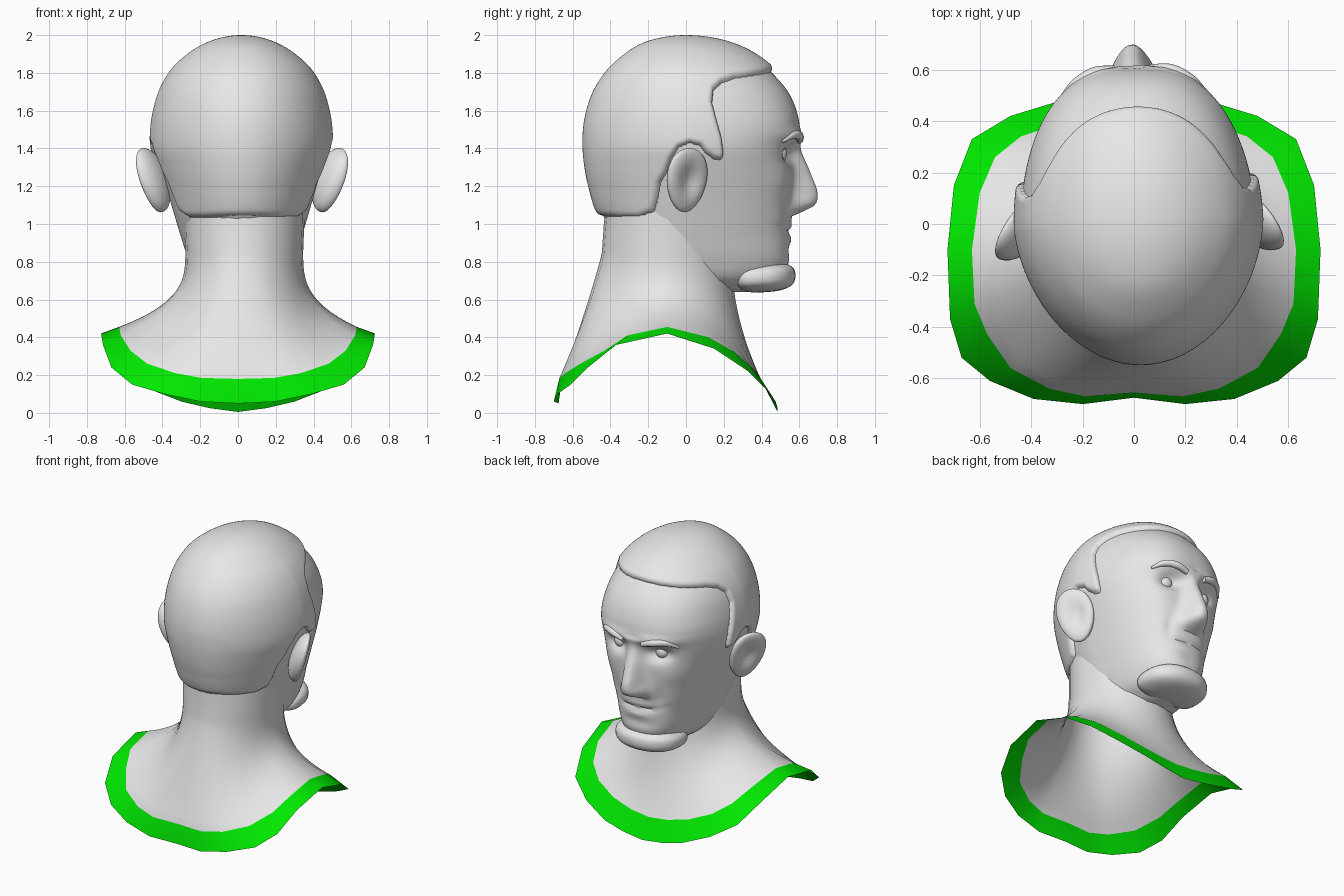
import bpy, math
from math import sin, cos, pi, exp, radians
from mathutils import Vector

if "Cube" in bpy.data.objects:
    bpy.data.objects.remove(bpy.data.objects["Cube"])


def material(name, rgb):
    m = bpy.data.materials.new(name)
    m.diffuse_color = (*rgb, 1)
    m.use_nodes = True
    m.node_tree.nodes["Principled BSDF"].inputs["Base Color"].default_value = m.diffuse_color
    return m


GREY = material("plain grey", (0.8, 0.8, 0.8))
GREEN = material("rim green", (0.0, 0.8, 0.0))


def smooth_table(xs, ys, x):
    """Cubic interpolation with finite-difference slopes."""
    n = len(xs)
    i = 0
    while i < n - 2 and x > xs[i + 1]:
        i += 1
    slope = lambda k: (ys[min(k + 1, n - 1)] - ys[max(k - 1, 0)]) / (xs[min(k + 1, n - 1)] - xs[max(k - 1, 0)])
    h = xs[i + 1] - xs[i]
    t = min(1, max(0, (x - xs[i]) / h))
    return ((2*t**3 - 3*t*t + 1) * ys[i] + (t**3 - 2*t*t + t) * h * slope(i)
            + (3*t*t - 2*t**3) * ys[i + 1] + (t**3 - t*t) * h * slope(i + 1))


def finish(ob, angle=50, turned=True):
    """Smooth the part; head parts share a slight turn and sideways shift."""
    bpy.ops.object.select_all(action='DESELECT')
    ob.select_set(True)
    bpy.context.view_layer.objects.active = ob
    bpy.ops.object.shade_smooth_by_angle(angle=radians(angle))
    if turned:
        ob.rotation_euler.z = radians(2.2)
        ob.location.x = .018
    return ob


def loft(name, rows, mats, caps=False, keep=None, **kw):
    """Closed rings of points, listed top to bottom; keep() can drop faces."""
    n = len(rows[0])
    verts = [p for row in rows for p in row]
    faces = [(r*n + c, (r+1)*n + c, (r+1)*n + (c+1) % n, r*n + (c+1) % n)
             for r in range(len(rows) - 1) for c in range(n)]
    if keep:
        faces = [f for f in faces if any(keep[i] for i in f)]
    if caps:
        faces.append(tuple(range(n)))
        if not keep:
            faces.append(tuple(reversed(range(len(verts) - n, len(verts)))))
    me = bpy.data.meshes.new(name)
    me.from_pydata(verts, [], faces)
    for m in mats:
        me.materials.append(m)
    ob = bpy.data.objects.new(name, me)
    bpy.context.collection.objects.link(ob)
    return finish(ob, **kw)


def ball(name, shape):
    """Unit sphere reshaped by a function."""
    bpy.ops.mesh.primitive_uv_sphere_add(segments=32, ring_count=20, radius=1)
    ob = bpy.context.object
    ob.name = name
    for v in ob.data.vertices:
        v.co = shape(v.co)
    ob.data.materials.append(GREY)
    return finish(ob)


# ---- Skull form: half width, front and back depth by height ----
TOP = 1.972
ZS = [TOP, 1.96, 1.93, 1.87, 1.8, 1.7, 1.6, 1.5, 1.4, 1.3, 1.2, 1.05, 0.95, 0.8, 0.7, 0.64]
SS = [math.sqrt(TOP - z) for z in ZS]
WIDTH = [0, .10, .185, .28, .352, .410, .440, .455, .455, .43, .40, .355, .325, .275, .22, .12]
FRONT = [0, .135, .25, .37, .455, .54, .585, .60, .575, .57, .565, .56, .55, .545, .47, .33]
BACK = [0, .125, .225, .32, .395, .463, .50, .518, .52, .51, .49, .442, .36, .25, .15, .10]


def skull(phi, z):
    s = math.sqrt(max(0, TOP - z))
    w, f, b = (smooth_table(SS, t, s) for t in (WIDTH, FRONT, BACK))
    c, d = cos(phi), sin(phi)
    e = 2 / (2 + 0.45 * min(1, max(0, (s - .35) / .3)) * max(0, d))
    x = w * math.copysign(abs(c) ** e, c)
    y = f * d ** e if d > 0 else b * d
    return Vector((x * (1 + .18 * min(0, y)), y, z))


NOSE_Z = [1.04, 1.065, 1.10, 1.17, 1.25, 1.35, 1.41, 1.48]
NOSE_D = [0, .055, .12, .132, .10, .055, .03, .01]
NOSE_W = [.085, .085, .08, .072, .065, .058, .06, .08]


def bump(x, z, cx, cz, sx, sz):
    return exp(-((x - cx) / sx) ** 2 - ((z - cz) / sz) ** 2)


def face_depth(x, z):
    x = abs(x)
    d = 0
    if 1.04 < z < 1.48:                                             # nose
        d += smooth_table(NOSE_Z, NOSE_D, z) * exp(-(x / smooth_table(NOSE_Z, NOSE_W, z)) ** 2.5)
    d += .015 * bump(x, z, .07, 1.115, .03, .035)                   # nostril wings
    d -= .05 * bump(x, z, .155, 1.37, .08, .05)                     # eye sockets
    d += .02 * bump(x, z, .14, 1.47, .14, .035)                     # brow ridge
    d += .012 * bump(x, z, .25, 1.22, .09, .08)                     # cheeks
    d -= .012 * bump(x, z, .15, 1.05, .03, .07)                     # smile folds
    smile = .958 + .8 * x * x
    d += .006 * bump(x, z, 0, .99, .11, .025) + .008 * bump(x, z, 0, .92, .1, .03)
    d -= .018 * bump(x, z, 0, smile, .15, .013)                     # mouth line
    d -= .012 * bump(x, z, 0, .86, .13, .035)                       # chin hollow
    return d


# ---- Head with face ----
N = 192
us = [(2 * i + 1) / N - 1 for i in range(N)]
phis = [pi / 2 + pi * (.45 * u + .55 * u ** 3) for u in us]
rows = []
for r in range(121):
    s = .02 + (SS[-1] - .02) * r / 120
    ring = []
    for phi in phis:
        p = skull(phi, TOP - s * s)
        if sin(phi) > 0:
            p.y += face_depth(p.x, p.z) * min(1, 2 * sin(phi))
        ring.append(p)
    rows.append(ring)
loft("head", rows, [GREY], True)

# ---- Hair cap: raised skull area inside a side-on hairline (depth, height) ----
HAIRLINE = [(.8, 1.835), (.47, 1.815), (.40, 1.80), (.24, 1.775), (.17, 1.75), (.125, 1.71),
            (.115, 1.64), (.135, 1.56), (.165, 1.45), (.175, 1.37), (.165, 1.345), (.13, 1.35),
            (.09, 1.38), (.06, 1.42), (0, 1.435), (-.06, 1.41), (-.1, 1.345), (-.125, 1.27),
            (-.155, 1.22), (-.17, 1.12), (-.185, 1.07), (-.25, 1.04), (-.35, 1.04), (-.48, 1.05),
            (-.8, 1.06), (-.8, 2.3), (.8, 2.3)]
EDGES = list(zip(HAIRLINE, HAIRLINE[1:] + HAIRLINE[:1]))


def inside_distance(y, z):
    best, inside = 9, False
    for (ay, az), (by, bz) in EDGES:
        dy, dz = by - ay, bz - az
        t = min(1, max(0, ((y - ay) * dy + (z - az) * dz) / (dy * dy + dz * dz)))
        best = min(best, math.hypot(y - ay - t * dy, z - az - t * dz))
        if (az > z) != (bz > z) and y < ay + (z - az) / dz * dy:
            inside = not inside
    return best if inside else -best


M, R = 288, 150
rows, keep = [], []
for r in range(R + 1):
    s = .02 + (math.sqrt(TOP - 1.0) - .02) * r / R
    z = TOP - s * s
    ring = []
    for i in range(M):
        t = 2 * pi * (i + .5) / M
        p = skull(t - .25 * sin(2 * t), z)
        k = (inside_distance(p.y, z) + .008) / .03
        off = -.02 if k < 0 else -.012 + .04 * math.sqrt(1 - (1 - min(1, k)) ** 2)
        keep.append(k > 0)
        ring.append(p + Vector((p.x, p.y, max(0, z - 1.4))).normalized() * off)
    rows.append(ring)
loft("hair", rows, [GREY], True, keep)

# ---- Neck and shoulders flaring to a coloured rim (half outlines, back to front) ----
OUTER = [(0, -.675, .05), (.2, -.70, .06), (.39, -.68, .10), (.56, -.61, .15), (.67, -.52, .24),
         (.715, -.37, .36), (.725, -.1, .42), (.70, .15, .34), (.63, .33, .22), (.48, .42, .13),
         (.3, .475, .06), (.15, .485, .025), (0, .485, .005)]
INNER = [(0, -.655, .18), (.19, -.67, .185), (.33, -.64, .21), (.48, -.56, .26), (.57, -.43, .33),
         (.62, -.31, .41), (.63, -.1, .455), (.60, .12, .40), (.54, .26, .32), (.44, .34, .25),
         (.29, .39, .19), (.14, .41, .155), (0, .415, .14)]


def whole(half):
    return [Vector(p) for p in half] + [Vector((-x, y, z)) for x, y, z in half[-2:0:-1]]


def neck_ring(z, w, f, b):
    ring = []
    for i in range(24):
        a = radians(-90 + 15 * i)
        ring.append(Vector((.033 + w * cos(a), -.1 + (f if sin(a) > 0 else b) * sin(a), z)))
    return ring


inner, base = whole(INNER), neck_ring(.85, .312, .34, .345)
rows = [neck_ring(1.15, .32, .30, .32), neck_ring(1.0, .318, .32, .335)]
for r in range(15):
    t = r / 14
    ring = []
    for i in range(24):
        d = sin(radians(-90 + 15 * i))
        k = t ** (3 - (1 if d > 0 else 1.9) * d * d)
        p = base[i].lerp(inner[i], k)
        p.z = base[i].z + (inner[i].z - base[i].z) * t
        ring.append(p)
    rows.append(ring)
rows.append(whole(OUTER))
bust = loft("neck_and_shoulders", rows, [GREY, GREEN], turned=False)
for f in bust.data.polygons[-24:]:
    f.material_index = 1


# ---- Chin beard: rounded slab around the chin ----
def beard_shape(p):
    q = [math.copysign(abs(c) ** .75, c) for c in p]
    return Vector((.235 * q[0], .42 + .16 * q[1] - .05 * q[0] ** 2, .717 + .078 * q[2] + .01 * q[1]))


ball("chin_beard", beard_shape)

# ---- Ears, eyes and brows on both sides ----
for side, m in (("right", 1), ("left", -1)):
    def ear_shape(p):
        s, t, n = p.y * (1 + .15 * p.z), p.z, p.x * m
        if n > 0:
            n *= 1 - 1.1 * exp(-((s - .1) ** 2 + t * t) / .3)       # hollow outer face
        else:
            n *= 2.2                                                # thick back joining the head
        return Vector((m * (.475 - .062 * s + .045 * t + .032 * n), -.012 + .105 * s + .015 * n + .012 * t,
                       1.232 + .17 * t))

    ball(side + "_ear", ear_shape)
    ball(side + "_eye", lambda p: p * .05 + Vector((m * .155, .48, 1.372)))

    cu = bpy.data.curves.new(side + "_brow", 'CURVE')
    cu.dimensions = '3D'
    cu.bevel_depth, cu.bevel_resolution, cu.use_fill_caps = .024, 3, True
    sp = cu.splines.new('BEZIER')
    pts = [(.07, .60, 1.445, .8), (.15, .592, 1.468, 1), (.22, .555, 1.47, .9), (.285, .50, 1.435, .3)]
    sp.bezier_points.add(len(pts) - 1)
    for bp, (x, y, z, r) in zip(sp.bezier_points, pts):
        bp.co, bp.radius = (m * x, y, z), r
        bp.handle_left_type = bp.handle_right_type = 'AUTO'
    cu.materials.append(GREY)
    brow = bpy.data.objects.new(side + "_brow", cu)
    bpy.context.collection.objects.link(brow)
    bpy.ops.object.select_all(action='DESELECT')
    brow.select_set(True)
    bpy.context.view_layer.objects.active = brow
    bpy.ops.object.convert(target='MESH')
    finish(bpy.context.object)
